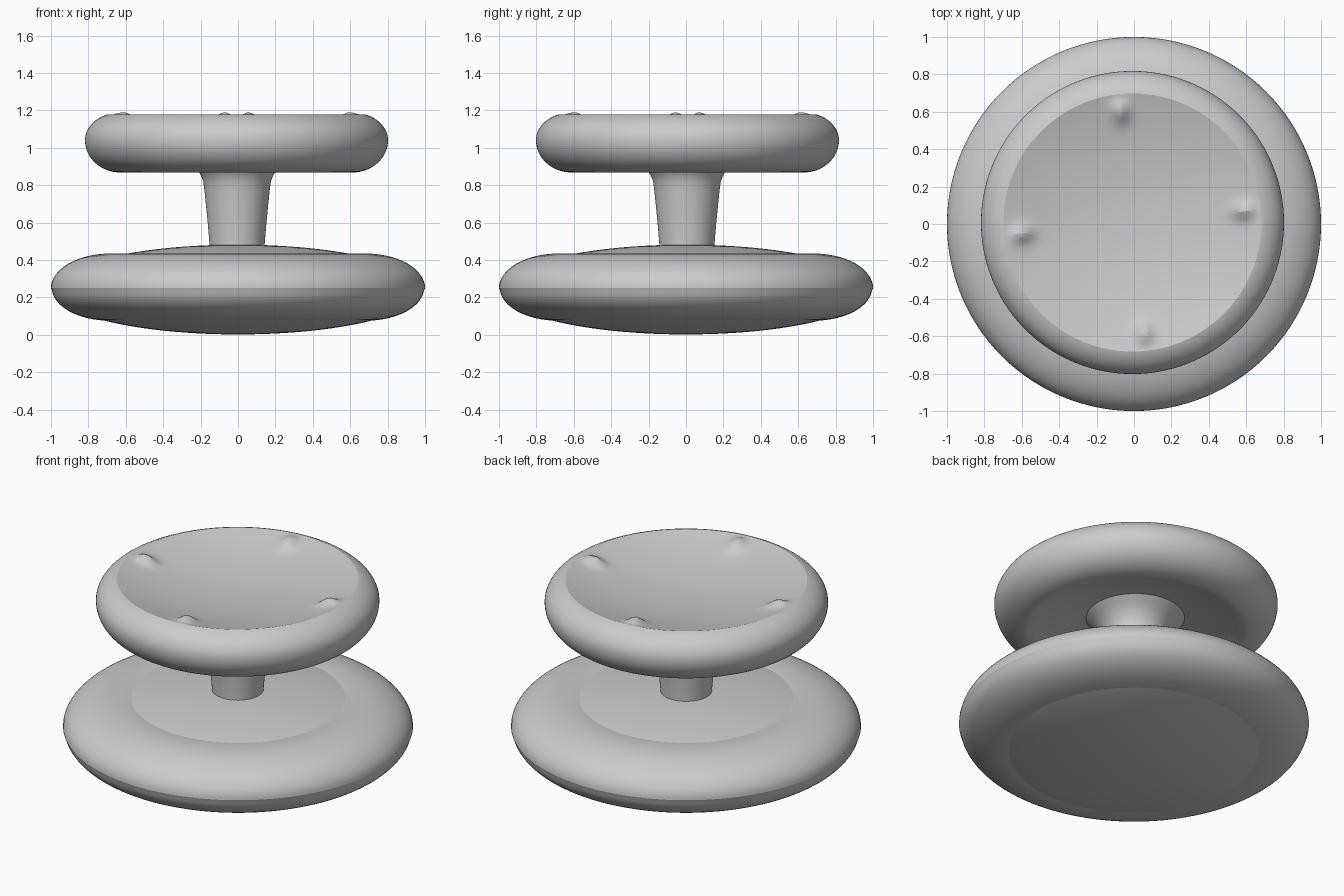
import bpy, bmesh, math

if "Cube" in bpy.data.objects:
    bpy.data.objects.remove(bpy.data.objects["Cube"])

grey = bpy.data.materials.new("plain_grey")
grey.diffuse_color = (0.6, 0.6, 0.6, 1)
grey.use_nodes = True
grey.node_tree.nodes["Principled BSDF"].inputs["Base Color"].default_value = grey.diffuse_color


def lathe(name, profile, segs=128, centre=(0, 0), shape=None):
    """Spin (radius, z) points, listed from top centre outward and down."""
    bm = bmesh.new()
    rings = []
    for r, z in profile:
        if r < 1e-5:
            rings.append([bm.verts.new((0, 0, z))])
        else:
            rings.append([bm.verts.new((r * math.cos(2 * math.pi * i / segs),
                                        r * math.sin(2 * math.pi * i / segs), z))
                          for i in range(segs)])
    for a, b in zip(rings, rings[1:]):
        for i in range(segs):
            j = (i + 1) % segs
            if len(a) == 1:
                bm.faces.new((a[0], b[i], b[j]))
            elif len(b) == 1:
                bm.faces.new((a[i], b[0], a[j]))
            else:
                bm.faces.new((a[i], b[i], b[j], a[j]))
    if shape:
        for v in bm.verts:
            shape(v.co)
    bmesh.ops.recalc_face_normals(bm, faces=bm.faces)
    mesh = bpy.data.meshes.new(name)
    bm.to_mesh(mesh)
    bm.free()
    ob = bpy.data.objects.new(name, mesh)
    bpy.context.collection.objects.link(ob)
    ob.location = (centre[0], centre[1], 0)
    mesh.materials.append(grey)
    bpy.ops.object.select_all(action='DESELECT')
    ob.select_set(True)
    bpy.context.view_layer.objects.active = ob
    bpy.ops.object.shade_smooth_by_angle(angle=math.radians(20))
    return ob


def arc(cr, cz, a, b, start, end, n):
    """Elliptical arc in the (radius, z) plane, angles in degrees."""
    out = []
    for i in range(n + 1):
        t = math.radians(start + (end - start) * i / n)
        out.append((max(0, cr + a * math.cos(t)), cz + b * math.sin(t)))
    return out


# Base: flattened ellipsoid core with a fat rounded ring around it
lathe("base_core", arc(0, 0.242, 0.99, 0.24, 90, -90, 64))
ring = arc(0.68, 0.25, 0.32, 0.185, 180, 0, 32) + arc(0.68, 0.25, 0.315, 0.175, 0, -180, 32)[1:]
lathe("base_ring", ring)

# Stem: slim column flaring where it meets the dish
lathe("stem", [(0, 1.0), (0.29, 0.955), (0.25, 0.92), (0.222, 0.895), (0.204, 0.87),
               (0.19, 0.845), (0.181, 0.82), (0.174, 0.77), (0.167, 0.7),
               (0.157, 0.6), (0.147, 0.48), (0.145, 0.4), (0, 0.4)], 96, (-0.005, 0.005))

# Dish: shallow bowl on top, rounded rim, hollowed underside
LIP, RIM_Z, DEPTH = 0.69, 1.178, 0.1
bowl = [(LIP * i / 46, RIM_Z - DEPTH * (1 - (i / 46) ** 2)) for i in range(47)]
t0 = math.degrees(math.acos((LIP - 0.62) / 0.19))
rim = arc(0.62, 1.04, 0.19, 0.149, t0, 0, 14)[1:] + arc(0.62, 1.04, 0.19, 0.172, 0, -90, 18)[1:]
under = [(0.62 * (1 - i / 16), 0.868 + 0.1 * (1 - (1 - i / 16) ** 2)) for i in range(1, 17)]


# Four soft bumps rising from the bowl just inside the rim
def raise_bumps(co):
    r = math.hypot(co.x, co.y)
    if co.z < 1.05 or r > LIP - 0.002:
        return
    fade = min(1, (LIP - r) / 0.04)
    for k in range(4):
        a = math.radians(6 + 90 * k)
        radial = co.x * math.cos(a) + co.y * math.sin(a) - 0.595
        side = -co.x * math.sin(a) + co.y * math.cos(a)
        co.z += 0.036 * fade * math.exp(-(radial / 0.06) ** 2 - (side / 0.045) ** 2)


lathe("dish", bowl + rim + under, 192, (-0.008, 0.008), raise_bumps)
